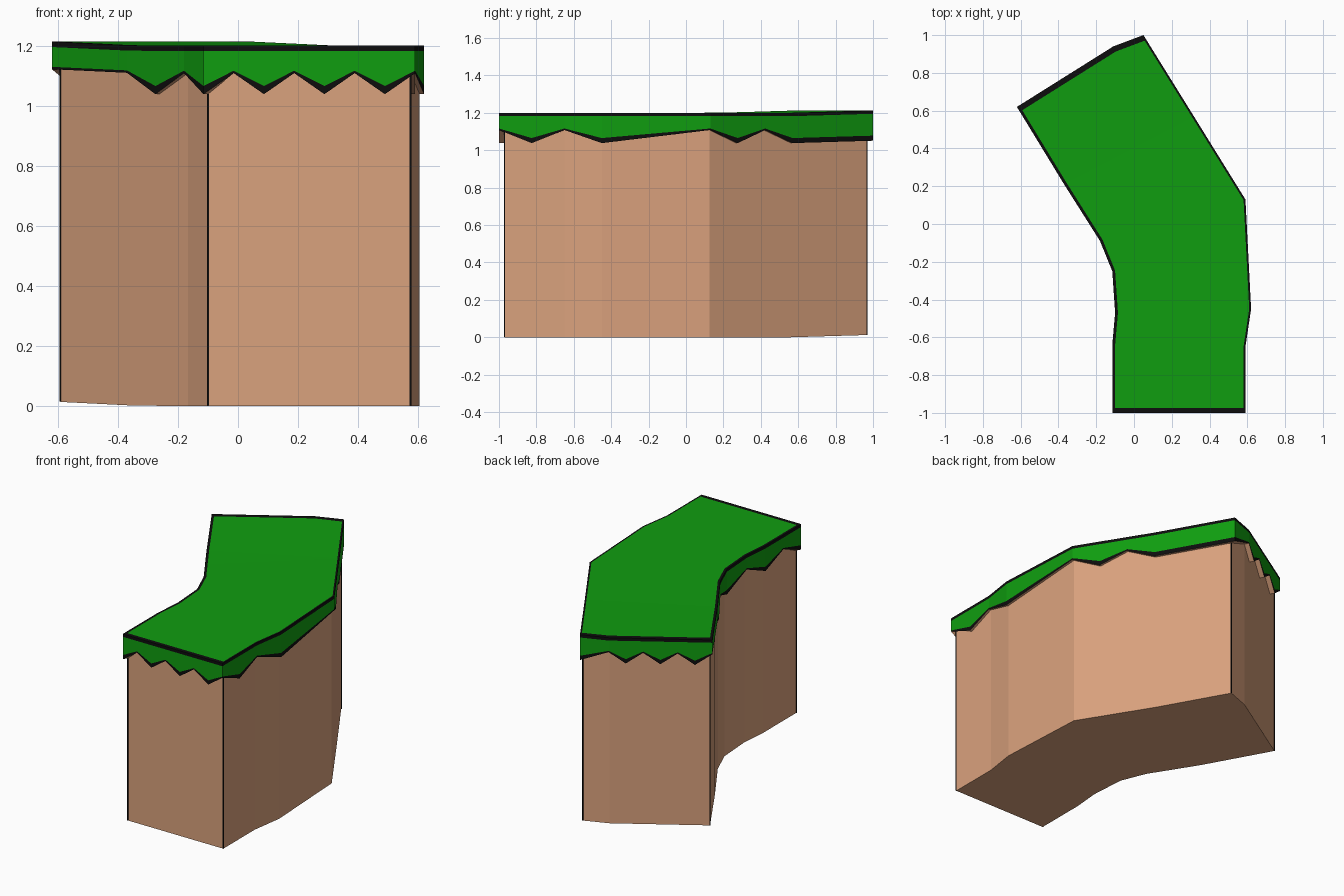
import bpy, bmesh
from mathutils import Vector

cube = bpy.data.objects.get("Cube")
if cube:
    bpy.data.objects.remove(cube, do_unlink=True)


def material(name, rgb):
    mat = bpy.data.materials.new(name)
    mat.use_nodes = True
    color = (*rgb, 1.0)
    mat.diffuse_color = color
    bsdf = mat.node_tree.nodes["Principled BSDF"]
    bsdf.inputs["Base Color"].default_value = color
    bsdf.inputs["Roughness"].default_value = 0.9
    return mat


EARTH = material("earth brown", (0.70, 0.36, 0.205))
GRASS = material("grass green", (0.005, 0.34, 0.005))
INK = material("ink black", (0.004, 0.004, 0.004))

TOP, RIM = 1.2, 1.182        # grass surface and lower edge of its dark rim
LOW, HIGH = 1.038, 1.108     # tips and notches of the ragged fringe

# Bent outline, counter-clockwise: end point, fringe steps, does the fringe zigzag
START = Vector((-0.115, -1.0))
RUNS = [
    (0.59, -1.0, 7, True),
    (0.59, -0.65, 2, True), (0.62, -0.45, 1, True), (0.59, 0.13, 1, True),
    (0.317, 0.57, 3, True), (0.05, 1.0, 1, False),
    (-0.11, 0.94, 1, True), (-0.62, 0.62, 6, True),
    (-0.37, 0.21, 1, False), (-0.18, -0.09, 2, True), (-0.115, -0.25, 1, True),
    (-0.10, -0.47, 1, True), (-0.115, -0.64, 1, True), (-0.115, -1.0, 2, True),
]
outline, tips = [START], [True]
for x, y, steps, zigzag in RUNS:
    a, b = outline[-1], Vector((x, y))
    for s in range(steps):
        outline.append(a.lerp(b, (s + 1) / steps))
        tips.append(tips[-1] != zigzag)
outline.pop()
tips.pop()
COUNT = len(outline)
CORNERS = [0, 7, 15, 22]     # front left, front right, back right, back left


def lift(p, z):
    """The far arm rises very slightly towards its end."""
    d = -0.53 * p.x + 0.85 * p.y
    return Vector((p.x, p.y, z + 0.013 * min(1, max(0, (d - 0.33) / 0.5))))


def inset(widths):
    """Offset the outline inwards, with one width for each of its four sides."""
    result = []
    for i, p in enumerate(outline):
        sides = []
        for e in ((i - 1) % COUNT, i):
            d = (outline[(e + 1) % COUNT] - outline[e]).normalized()
            w = widths[sum(e >= c for c in CORNERS) - 1]
            sides.append((Vector((-d.y, d.x)), w))
        (n, u), (m, v) = sides
        det = n.x * m.y - n.y * m.x
        if u != v and abs(det) > 0.05:
            shift = Vector((u * m.y - v * n.y, v * n.x - u * m.x)) / det
        else:
            shift = (n + m) * u / (1 + n.dot(m))
        result.append(p + shift)
    return result


def ring(points, heights):
    if not isinstance(heights, list):
        heights = [heights] * COUNT
    return [lift(p, z) for p, z in zip(points, heights)]


def loft(name, rings, mat, cap_start=False, cap_end=False):
    """Join closed rings with quads, with optional end caps."""
    bm = bmesh.new()
    loops = [[bm.verts.new(v) for v in r] for r in rings]
    for lower, upper in zip(loops, loops[1:]):
        n = len(lower)
        for i in range(n):
            j = (i + 1) % n
            bm.faces.new((lower[i], lower[j], upper[j], upper[i]))
    caps = []
    if cap_start:
        caps.append(bm.faces.new(list(reversed(loops[0]))))
    if cap_end:
        caps.append(bm.faces.new(loops[-1]))
    bmesh.ops.triangulate(bm, faces=caps)
    mesh = bpy.data.meshes.new(name)
    bm.to_mesh(mesh)
    bm.free()
    mesh.materials.append(mat)
    obj = bpy.data.objects.new(name, mesh)
    bpy.context.collection.objects.link(obj)
    return obj


wall = inset((0.03, 0.015, 0.03, 0.015))
lawn = inset((0.025, 0.010, 0.030, 0.015))
fringe = [LOW if t else HIGH for t in tips]
hem = [LOW + 0.027 if t else HIGH + 0.008 for t in tips]

# Earth block, stepping out under the fringe
loft("earth_block", [ring(wall, 0), ring(wall, fringe), ring(outline, fringe)],
     EARTH, cap_start=True)
# Ragged grass fringe with its dark hem and rim
loft("fringe_hem", [ring(outline, fringe), ring(outline, hem)], INK)
loft("grass_fringe", [ring(outline, hem), ring(outline, RIM)], GRASS)
loft("grass_rim", [ring(outline, RIM), ring(outline, TOP), ring(lawn, TOP)], INK)
# Flat grass surface
loft("grass_top", [ring(lawn, TOP)], GRASS, cap_end=True)

# Thin dark lines down the four wall corners
for label, i in zip(("front_right", "front_left", "back_left", "back_right"), CORNERS):
    r = 0.003
    square = [wall[i] + Vector(o) for o in ((-r, -r), (r, -r), (r, r), (-r, r))]
    loft(label + "_corner_line",
         [[lift(p, z) for p in square] for z in (0.001, fringe[i])],
         INK, cap_start=True, cap_end=True)
